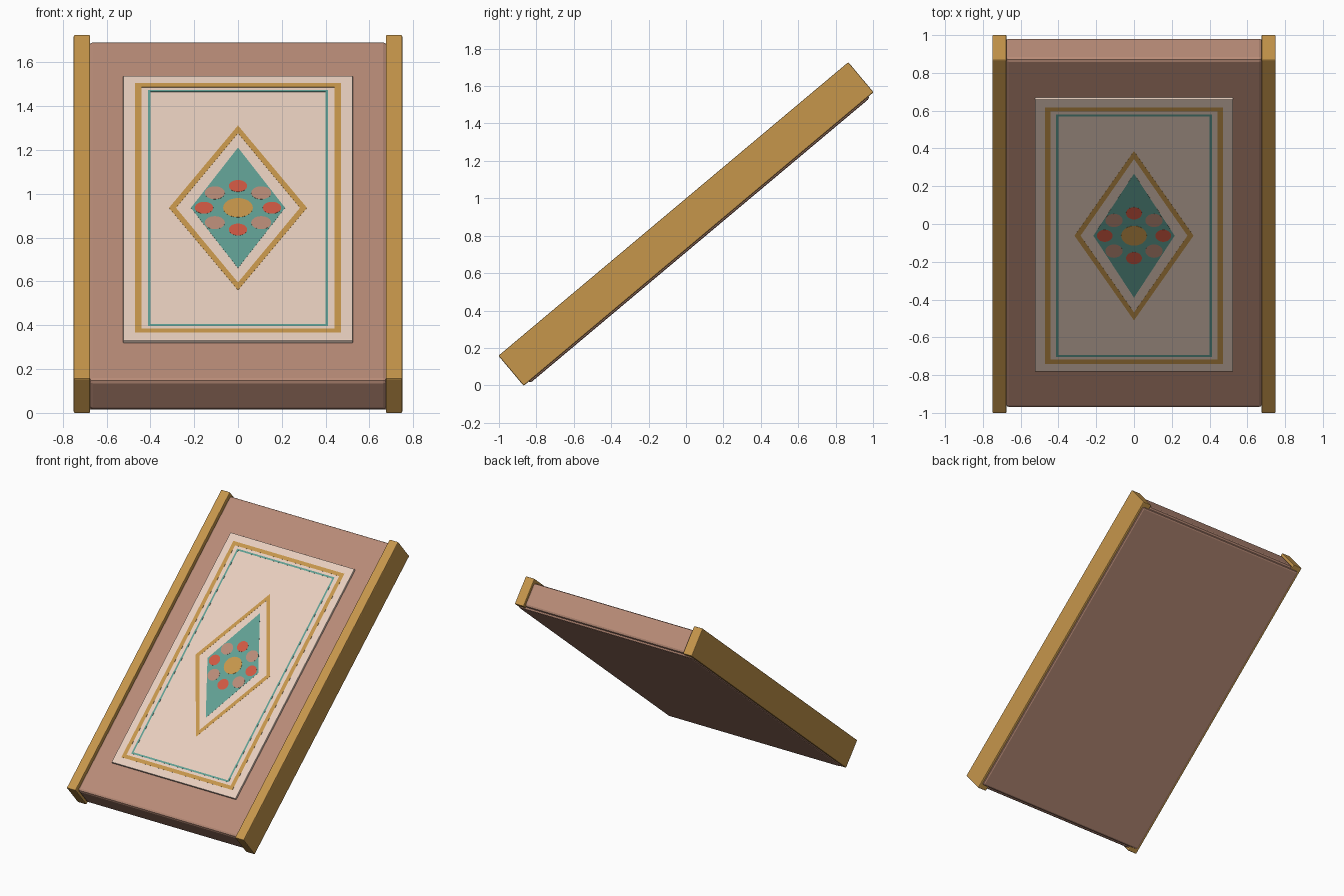
import bpy, bmesh
from math import radians, cos, sin, pi
from mathutils import Matrix

if "Cube" in bpy.data.objects:
    bpy.data.objects.remove(bpy.data.objects["Cube"], do_unlink=True)

# The board is laid out flat (x across, y along, z out) and then tilted
TILT = Matrix.Translation((0, 0, 0.8625)) @ Matrix.Rotation(radians(40), 4, "X")


def material(name, rgb):
    lin = [((c / 255 + 0.055) / 1.055) ** 2.4 for c in rgb] + [1.0]
    m = bpy.data.materials.new(name)
    m.use_nodes = True
    m.diffuse_color = lin
    m.node_tree.nodes["Principled BSDF"].inputs["Base Color"].default_value = lin
    return m


pink = material("dusty_pink", (184, 139, 119))
cream = material("cream", (231, 206, 190))
ochre = material("ochre", (198, 150, 75))
teal = material("teal", (97, 159, 147))
red = material("brick_red", (207, 88, 66))


def finish(name, bm, mat, bevel=0):
    bmesh.ops.recalc_face_normals(bm, faces=bm.faces)
    mesh = bpy.data.meshes.new(name)
    bm.to_mesh(mesh)
    bm.free()
    mesh.materials.append(mat)
    ob = bpy.data.objects.new(name, mesh)
    bpy.context.collection.objects.link(ob)
    ob.matrix_world = TILT
    if bevel:
        mod = ob.modifiers.new("Soft edges", "BEVEL")
        mod.width = bevel
        mod.segments = 2


def box(name, x0, x1, half_len, z0, z1, mat, bevel):
    bm = bmesh.new()
    bmesh.ops.create_cube(bm, size=1)
    bmesh.ops.scale(bm, vec=(x1 - x0, 2 * half_len, z1 - z0), verts=bm.verts)
    bmesh.ops.translate(bm, vec=((x0 + x1) / 2, 0, (z0 + z1) / 2), verts=bm.verts)
    finish(name, bm, mat, bevel)


def plate(name, outer, mat, top, inner=None, base=0.0955):
    """Very thin inlay: a filled outline, or a band between two outlines."""
    bm = bmesh.new()
    a = [bm.verts.new((x, y, base)) for x, y in outer]
    if inner:
        b = [bm.verts.new((x, y, base)) for x, y in inner]
        for i in range(len(a)):
            j = (i + 1) % len(a)
            bm.faces.new((a[i], a[j], b[j], b[i]))
    else:
        bm.faces.new(a)
    ext = bmesh.ops.extrude_face_region(bm, geom=bm.faces[:])
    moved = [v for v in ext["geom"] if isinstance(v, bmesh.types.BMVert)]
    bmesh.ops.translate(bm, vec=(0, 0, top - base), verts=moved)
    finish(name, bm, mat)


def rect(x, y):
    return [(-x, -y), (x, -y), (x, y), (-x, y)]


def diamond(x, y):
    return [(0, -y), (x, 0), (0, y), (-x, 0)]


def disc(cx, cy, r, n=24):
    return [(cx + r * cos(2 * pi * i / n), cy + r * sin(2 * pi * i / n)) for i in range(n)]


# Board, rounded backing and side rails
box("board", -0.68, 0.68, 1.206, -0.1, 0.08, pink, 0.018)
box("backing", -0.735, 0.735, 1.187, -0.116, -0.08, pink, 0.014)
for side, s in (("left", 1), ("right", -1)):
    xs = sorted((s * 0.675, s * 0.75))
    box(side + "_rail", xs[0], xs[1], 1.221, -0.105, 0.105, ochre, 0.006)

# Raised panel with its borders
box("panel", -0.525, 0.525, 0.94, 0.06, 0.096, cream, 0.004)
plate("outer_border", rect(0.47, 0.885), ochre, 0.0966, rect(0.441, 0.857))
plate("inner_border", rect(0.412, 0.838), teal, 0.0966, rect(0.399, 0.825))

# Central medallion
plate("diamond_outline", diamond(0.315, 0.585), ochre, 0.0966, diamond(0.283, 0.53))
plate("diamond_field", diamond(0.215, 0.428), teal, 0.0966)
for i in range(8):
    a = i * pi / 4
    dist, radius, mat = (0.15, 0.046, pink) if i % 2 else (0.155, 0.042, red)
    plate("petal_%d" % (i + 1), disc(dist * cos(a), dist * sin(a), radius), mat, 0.0972)
plate("flower_centre", disc(0, 0, 0.068), ochre, 0.0976)
